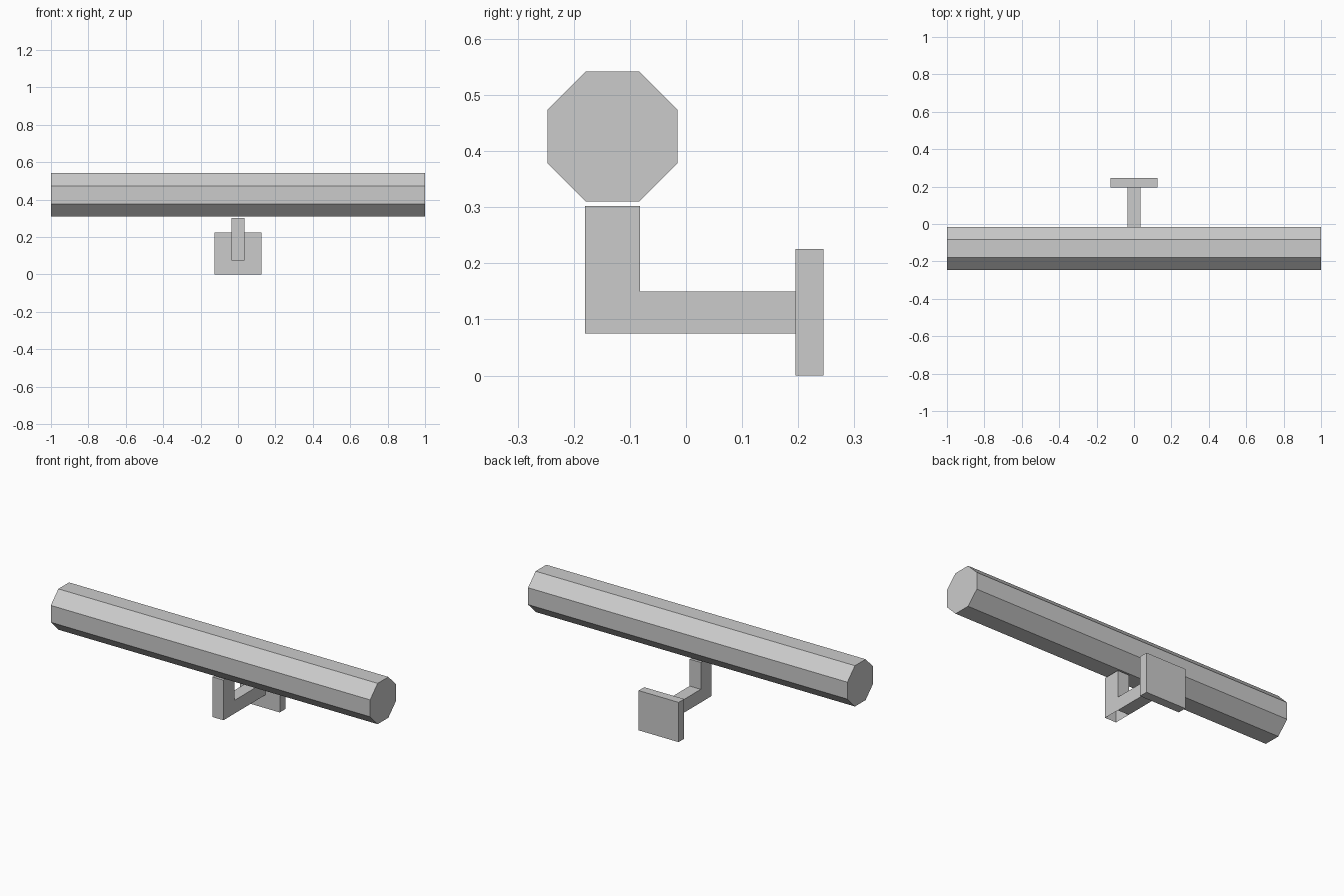
import bpy, bmesh, math
from mathutils import Matrix

cube = bpy.data.objects.get("Cube")
if cube:
    bpy.data.objects.remove(cube, do_unlink=True)

grey = bpy.data.materials.new("plain grey")
grey.use_nodes = True
colour = (0.6, 0.6, 0.6, 1)
grey.diffuse_color = colour
grey.node_tree.nodes["Principled BSDF"].inputs["Base Color"].default_value = colour


def finish(name, bm):
    mesh = bpy.data.meshes.new(name)
    bm.normal_update()
    bm.to_mesh(mesh)
    bm.free()
    mesh.materials.append(grey)
    obj = bpy.data.objects.new(name, mesh)
    bpy.context.collection.objects.link(obj)
    return obj


# Eight-sided bar, lying along x with flat sides up and forward
bm = bmesh.new()
apothem = 0.1155
radius = apothem / math.cos(math.pi / 8)
turn = (Matrix.Translation((0, -0.131, 0.426))
        @ Matrix.Rotation(math.pi / 2, 4, 'Y')
        @ Matrix.Rotation(math.pi / 8, 4, 'Z'))
bmesh.ops.create_cone(bm, cap_ends=True, segments=8, radius1=radius,
                      radius2=radius, depth=2, matrix=turn)
# Keep a flat side on top whatever the starting angle of the ring
top = max(v.co.z for v in bm.verts)
if sum(abs(v.co.z - top) < 1e-4 for v in bm.verts) < 4:
    bmesh.ops.rotate(bm, verts=bm.verts, cent=(0, -0.131, 0.426),
                     matrix=Matrix.Rotation(math.pi / 8, 3, 'X'))
finish("bar", bm)

# L-shaped bracket: profile in y and z, extruded across x
half_width = 0.035
front, inner, back = -0.18, -0.082, 0.195
low, mid, high = 0.075, 0.15, 0.302
profile = [(front, low), (inner, low), (back, low), (back, mid),
           (inner, mid), (inner, high), (front, high)]
bm = bmesh.new()
side = bm.faces.new([bm.verts.new((-half_width, y, z)) for y, z in profile])
ext = bmesh.ops.extrude_face_region(bm, geom=[side], use_keep_orig=True)
bmesh.ops.translate(bm, vec=(2 * half_width, 0, 0),
                    verts=[g for g in ext["geom"] if isinstance(g, bmesh.types.BMVert)])
bmesh.ops.recalc_face_normals(bm, faces=bm.faces)
# The post is hollow and open underneath
opening = [f for f in bm.faces
           if all(v.co.z < low + 0.001 and v.co.y < inner + 0.001 for v in f.verts)]
bmesh.ops.delete(bm, geom=opening, context='FACES_ONLY')
finish("bracket", bm)

# Mounting plate behind the bracket
bm = bmesh.new()
bmesh.ops.create_cube(bm, size=1, matrix=Matrix.Translation((0, 0.22, 0.1125))
                      @ Matrix.Diagonal((0.25, 0.05, 0.225, 1)))
finish("mounting_plate", bm)
